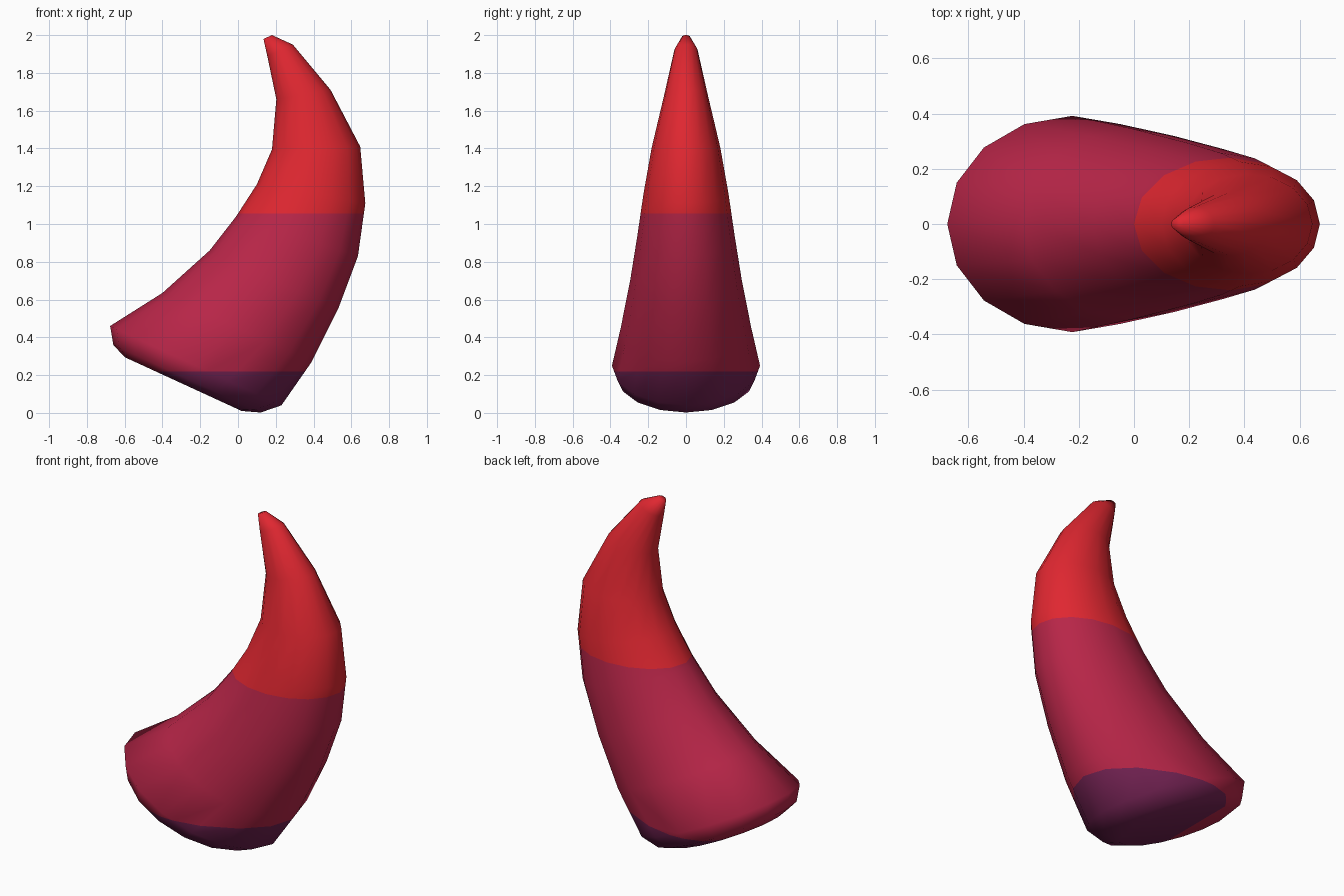
import bpy, bmesh, math

if "Cube" in bpy.data.objects:
    bpy.data.objects.remove(bpy.data.objects["Cube"])

SIDES = 16
# Each ring: inner edge (x, z), outer edge (x, z), half width in y
RINGS = [
    (-0.60, 0.295, 0.02, 0.01, 0.28),
    (-0.66, 0.36, 0.12, 0.002, 0.36),
    (-0.677, 0.46, 0.23, 0.04, 0.392),
    (-0.40, 0.635, 0.39, 0.27, 0.345),
    (-0.15, 0.86, 0.53, 0.55, 0.295),
    (-0.01, 1.04, 0.635, 0.83, 0.258),
    (0.10, 1.21, 0.674, 1.11, 0.225),
    (0.18, 1.395, 0.647, 1.41, 0.182),
    (0.203, 1.66, 0.49, 1.71, 0.115),
    (0.155, 1.89, 0.29, 1.95, 0.062),
    (0.135, 1.98, 0.18, 2.0, 0.022),
]
LOW, HIGH = 0.22, 1.055  # heights of the colour changes


def material(name, rgb):
    m = bpy.data.materials.new(name)
    m.diffuse_color = (*rgb, 1)
    m.use_nodes = True
    m.node_tree.nodes["Principled BSDF"].inputs["Base Color"].default_value = m.diffuse_color
    return m


# Loft the elliptical rings into a curved horn
bm = bmesh.new()
loops = []
for xi, zi, xo, zo, w in RINGS:
    loop = []
    for i in range(SIDES):
        a = 2 * math.pi * i / SIDES
        t = 0.5 + 0.5 * math.cos(a)
        loop.append(bm.verts.new((xi + (xo - xi) * t, w * math.sin(a), zi + (zo - zi) * t)))
    loops.append(loop)
for a, b in zip(loops, loops[1:]):
    for i in range(SIDES):
        j = (i + 1) % SIDES
        bm.faces.new((a[i], a[j], b[j], b[i]))

# Base and tip caps
bm.faces.new(loops[0])
bm.faces.new(loops[-1])

# Cut the level colour borders
for h in (LOW, HIGH):
    bmesh.ops.bisect_plane(bm, geom=bm.verts[:] + bm.edges[:] + bm.faces[:],
                           plane_co=(0, 0, h), plane_no=(0, 0, 1), dist=1e-5)
bmesh.ops.recalc_face_normals(bm, faces=bm.faces[:])

# Colour by height
for f in bm.faces:
    z = f.calc_center_median().z
    f.material_index = 0 if z < LOW else 1 if z < HIGH else 2
    f.smooth = True

mesh = bpy.data.meshes.new("horn")
bm.to_mesh(mesh)
bm.free()
mesh.materials.append(material("plum", (0.17, 0.016, 0.085)))
mesh.materials.append(material("crimson", (0.48, 0.019, 0.065)))
mesh.materials.append(material("bright_red", (0.74, 0.02, 0.03)))
horn = bpy.data.objects.new("horn", mesh)
bpy.context.collection.objects.link(horn)
